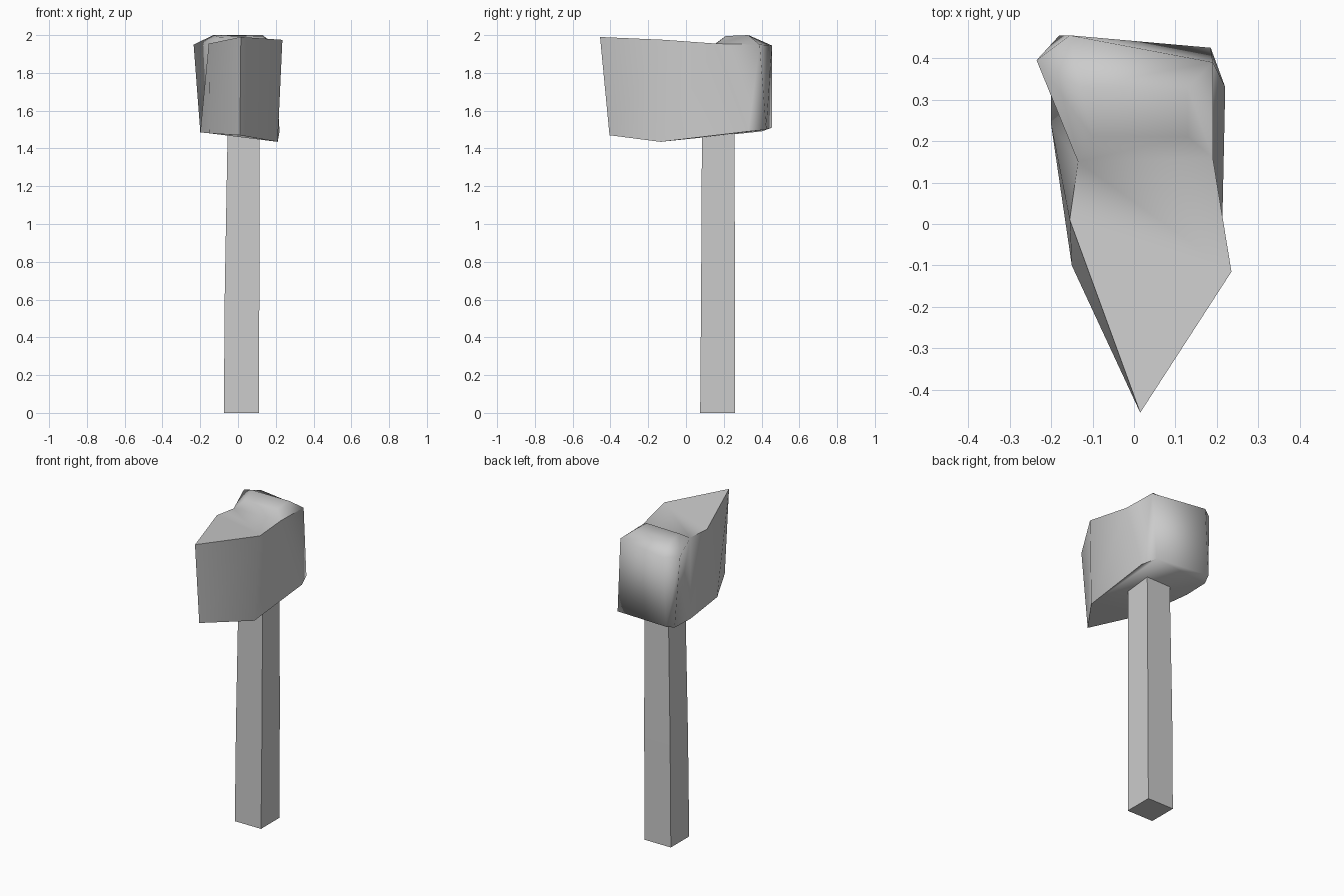
import bpy
import bmesh

# Remove the default cube
default_cube = bpy.data.objects.get("Cube")
if default_cube:
    bpy.data.objects.remove(default_cube, do_unlink=True)

# Single stone-grey colour for everything
grey = bpy.data.materials.new("plain_grey")
grey.use_nodes = True
colour = (0.6, 0.6, 0.6, 1.0)
grey.diffuse_color = colour
grey.node_tree.nodes["Principled BSDF"].inputs["Base Color"].default_value = colour


def finish(bm, name):
    """Turn a bmesh into a named grey object."""
    bmesh.ops.recalc_face_normals(bm, faces=bm.faces[:])
    mesh = bpy.data.meshes.new(name)
    bm.to_mesh(mesh)
    bm.free()
    mesh.materials.append(grey)
    obj = bpy.data.objects.new(name, mesh)
    bpy.context.collection.objects.link(obj)
    return obj


def add_ring(bm, points):
    return [bm.verts.new(p) for p in points]


def bridge(bm, lower, upper):
    """Join two rings of equal length with a band of quads."""
    count = len(lower)
    for i in range(count):
        j = (i + 1) % count
        bm.faces.new((lower[i], lower[j], upper[j], upper[i]))


def mark_sharp(bm, ring, segments):
    for i in segments:
        edge = bm.edges.get((ring[i], ring[(i + 1) % len(ring)]))
        edge.smooth = False


# Handle: square shaft, slightly narrowed towards the head
bm = bmesh.new()
rings = []
for z, x0, x1, y0, y1 in (
    (0, -0.075, 0.11, 0.075, 0.26),
    (0.65, -0.07, 0.113, 0.08, 0.26),
    (1.6, -0.053, 0.115, 0.085, 0.255),
):
    rings.append(add_ring(bm, ((x0, y0, z), (x1, y0, z), (x1, y1, z), (x0, y1, z))))
for lower, upper in zip(rings, rings[1:]):
    bridge(bm, lower, upper)
bm.faces.new(rings[0])
bm.faces.new(rings[-1])
finish(bm, "handle")

# Axe head: lower and upper outlines, starting at the cutting edge
bm = bmesh.new()
bottom = add_ring(bm, (
    (0.01, -0.405, 1.47), (0.21, -0.135, 1.435), (0.22, 0.33, 1.49),
    (0.185, 0.425, 1.5), (-0.18, 0.455, 1.51), (-0.2, 0.4, 1.49),
    (-0.2, 0.24, 1.485), (-0.15, -0.1, 1.48),
))
top = add_ring(bm, (
    (0.015, -0.455, 1.99), (0.235, -0.115, 1.975), (0.19, 0.16, 1.955),
    (0.19, 0.39, 1.95), (-0.155, 0.455, 1.945), (-0.235, 0.395, 1.95),
    (-0.135, 0.15, 1.95), (-0.155, 0.01, 1.955),
))
bridge(bm, bottom, top)
bm.faces.new(bottom)

# Flat upper face behind the cutting edge
bm.faces.new([top[i] for i in (0, 1, 2, 6, 7)])

# Raised hump over the handle
hump = add_ring(bm, (
    (0.13, 0.21, 1.995), (0.13, 0.33, 2.0), (-0.13, 0.33, 2.0), (-0.1, 0.21, 1.99),
))
bm.faces.new(hump)
bm.faces.new((top[2], top[3], hump[1], hump[0]))
bm.faces.new((top[3], top[4], hump[2], hump[1]))
bm.faces.new((top[4], top[5], hump[2]))
bm.faces.new((top[5], top[6], hump[3], hump[2]))
bm.faces.new((top[6], top[2], hump[0], hump[3]))

# Soft shading at the back, crisp rims and cutting edge
for face in bm.faces:
    face.smooth = True
mark_sharp(bm, top, (0, 1, 2, 6, 7))
mark_sharp(bm, bottom, (0, 1, 2, 5, 6, 7))
bm.edges.get((bottom[0], top[0])).smooth = False
finish(bm, "axe_head")
